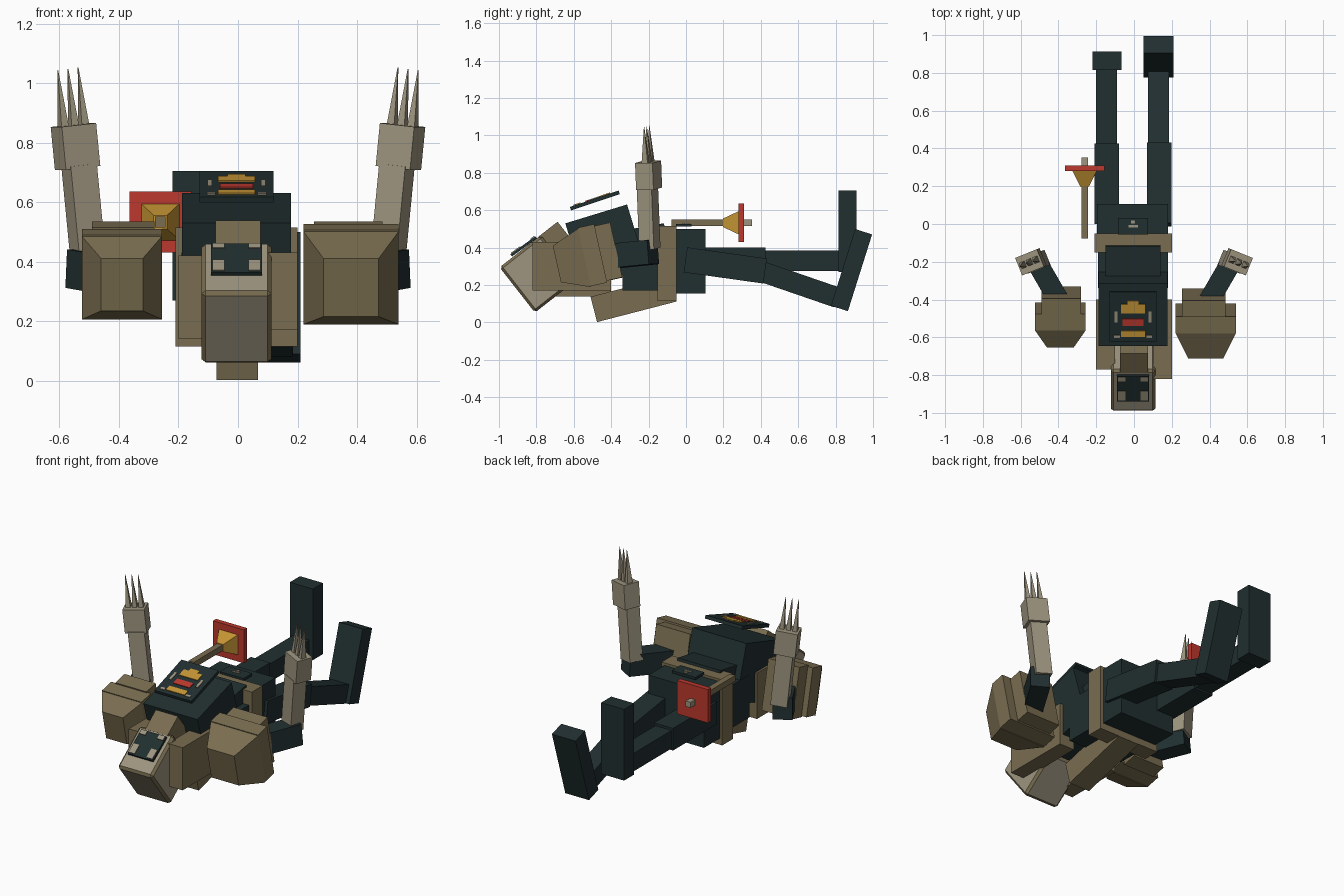
import bpy, bmesh
from math import radians
from mathutils import Matrix, Euler

if "Cube" in bpy.data.objects:
    bpy.data.objects.remove(bpy.data.objects["Cube"])


def mat(name, rgb):
    m = bpy.data.materials.new(name)
    m.diffuse_color = (*rgb, 1)
    m.use_nodes = True
    m.node_tree.nodes["Principled BSDF"].inputs["Base Color"].default_value = m.diffuse_color
    return m


BROWN = mat("brown", (0.195, 0.155, 0.082))
LIGHT = mat("light_khaki", (0.34, 0.30, 0.215))
DARK = mat("dark_teal", (0.015, 0.028, 0.029))
RED = mat("red", (0.50, 0.040, 0.026))
GOLD = mat("gold", (0.56, 0.30, 0.035))


def frame(pos, rx=0, ry=0, rz=0):
    rot = Euler([radians(a) for a in (rx, ry, rz)], 'XYZ').to_matrix().to_4x4()
    return Matrix.Translation(pos) @ rot


def box(name, m, f, size, at=(0, 0, 0), tip=None, bevel=0, edge_mat=None):
    """Box in frame f; tip = (x, z) size of its -y end."""
    bm = bmesh.new()
    bmesh.ops.create_cube(bm, size=1)
    for v in bm.verts:
        w = size if not tip or v.co.y > 0 else (tip[0], size[1], tip[1])
        v.co = [v.co[i] * w[i] + at[i] for i in range(3)]
    if bevel:
        bmesh.ops.bevel(bm, geom=bm.edges[:], offset=bevel, segments=1,
                        affect='EDGES', material=1)
    me = bpy.data.meshes.new(name)
    bm.to_mesh(me)
    bm.free()
    me.materials.append(m)
    if edge_mat:
        me.materials.append(edge_mat)
    ob = bpy.data.objects.new(name, me)
    ob.matrix_world = f
    bpy.context.collection.objects.link(ob)
    return ob


def span(name, m, x, y, z, **k):
    """Upright box from axis ranges."""
    c = [(r[0] + r[1]) / 2 for r in (x, y, z)]
    return box(name, m, frame(c), [r[1] - r[0] for r in (x, y, z)], **k)


def plates(name, f, items):
    """Thin painted plates (material, x, y, width, length) at height z."""
    for i, (m, x, y, w, l, z) in enumerate(items):
        box(f"{name}_{i}", m, f, (w, l, 0.006), (x, y, z))


# head, hood and face plate
head = frame((-0.005, -0.792, 0.26), 38)
box("head", LIGHT, head, (0.235, 0.28, 0.307), bevel=0.014, edge_mat=BROWN)
box("hood_neck", BROWN, frame((0, -0.661, 0.40), 38), (0.15, 0.13, 0.25))
face = frame((-0.005, -0.868, 0.407), 36)
box("face_plate", DARK, face, (0.17, 0.165, 0.014))
plates("face_mark", face, [(LIGHT, s * 0.06, y, 0.04, l, 0.009)
                           for s in (-1, 1) for y, l in ((0.065, 0.025), (-0.045, 0.06))])

# side flaps of the hood
span("flap_right", BROWN, (0.10, 0.20), (-0.82, -0.40), (0.17, 0.43))
span("flap_left", BROWN, (-0.20, -0.10), (-0.77, -0.40), (0.14, 0.42))

# chest with its floating emblem
box("chest", DARK, frame((-0.005, -0.429, 0.413), 17), (0.365, 0.345, 0.35))
emblem = frame((-0.005, -0.4875, 0.652), 18.5)
box("chest_plate", DARK, emblem, (0.25, 0.275, 0.02))
plates("emblem_mark", emblem, [
    (GOLD, 0, 0.045, 0.125, 0.05, 0.012), (GOLD, 0, 0.08, 0.06, 0.02, 0.012),
    (RED, 0, -0.03, 0.11, 0.04, 0.012), (GOLD, 0, -0.095, 0.125, 0.035, 0.012),
    (LIGHT, 0.09, 0, 0.015, 0.06, 0.012), (LIGHT, -0.09, 0, 0.015, 0.06, 0.012),
    (LIGHT, 0.085, -0.11, 0.03, 0.015, 0.012), (LIGHT, -0.085, -0.11, 0.03, 0.015, 0.012)])

# waist, belt, pelvis
span("abdomen", DARK, (-0.19, 0.18), (-0.34, -0.06), (0.17, 0.43))
box("belly_panel", DARK, frame((-0.005, -0.20, 0.45), 10), (0.29, 0.19, 0.13))
span("belt", BROWN, (-0.21, 0.20), (-0.152, -0.05), (0.115, 0.515))
span("pelvis", DARK, (-0.195, 0.18), (-0.05, 0.105), (0.155, 0.50))
buckle = frame((-0.005, -0.012, 0.52))
box("buckle_plate", DARK, buckle, (0.16, 0.085, 0.015))
plates("buckle_mark", buckle, [(LIGHT, 0, 0, 0.05, 0.012, 0.009),
                               (LIGHT, 0, 0.022, 0.02, 0.015, 0.009)])

# slab under the back
box("back_slab", BROWN, frame((-0.003, -0.28, 0.125), 14.5), (0.14, 0.44, 0.14))

# legs
span("thigh_left", DARK, (-0.21, -0.08), (0, 0.425), (0.265, 0.40))
span("shin_left", DARK, (-0.20, -0.09), (0.40, 0.82), (0.275, 0.385))
span("foot_left", DARK, (-0.22, -0.065), (0.815, 0.912), (0.27, 0.705))
box("thigh_right", DARK, frame((0.133, 0.21, 0.305), -8), (0.13, 0.43, 0.135))
box("shin_right", DARK, frame((0.13, 0.60, 0.205), -19), (0.11, 0.44, 0.11))
box("foot_right", DARK, frame((0.13, 0.885, 0.28), -17.5), (0.16, 0.095, 0.43))

# shoulder pads: rim, tapered front and back block
for side, pos, w, h, tip_y, tip, back_x, back_w in (
        ("right", (0.38, -0.50, 0.36), 0.32, 0.32, 0.196, (0.185, 0.20), -0.01, 0.23),
        ("left", (-0.39, -0.49, 0.36), 0.268, 0.285, 0.15, (0.14, 0.18), 0.005, 0.21)):
    pad = frame(pos, 12.5)
    d = tip_y - 0.045
    box("pad_rim_" + side, BROWN, pad, (w, 0.09, h))
    box("pad_front_" + side, BROWN, pad, (w, d, h), (0, -0.045 - d / 2, -0.005), tip)
    box("pad_back_" + side, BROWN, pad, (back_w, 0.09, 0.30), (back_x, 0.085, 0))

# raised arms with clawed hands
for side, s in (("right", 1), ("left", -1)):
    box("upper_arm_" + side, DARK, frame((s * 0.435, -0.34, 0.36), 5, 0, -s * 30),
        (0.11, 0.38, 0.13))
    box("forearm_" + side, LIGHT, frame((s * 0.518, -0.20, 0.56), 0, s * 6, -s * 22),
        (0.095, 0.085, 0.33))
    hand = frame((s * 0.546, -0.20, 0.787), 0, s * 6, -s * 22)
    box("hand_" + side, LIGHT, hand, (0.125, 0.10, 0.145))
    for i in (-1, 0, 1):
        claw = hand @ frame((i * 0.037, 0, 0.165), -90)
        box(f"claw_{side}_{i + 2}", LIGHT, claw, (0.027, 0.195, 0.035), tip=(0.002, 0.002))

# hammer-like lantern beside the hip
cx, cz = -0.261, 0.533
span("handle", BROWN, (cx - 0.018, cx + 0.018), (-0.078, 0.22), (cz - 0.018, cz + 0.018))
box("gold_cone", GOLD, frame((cx, 0.24, cz)), (0.13, 0.085, 0.125), tip=(0.045, 0.045))
span("red_plate", RED, (cx - 0.104, cx + 0.104), (0.28, 0.31), (cz - 0.102, cz + 0.102))
span("handle_end", LIGHT, (cx - 0.017, cx + 0.017), (0.31, 0.352), (cz - 0.017, cz + 0.017))
